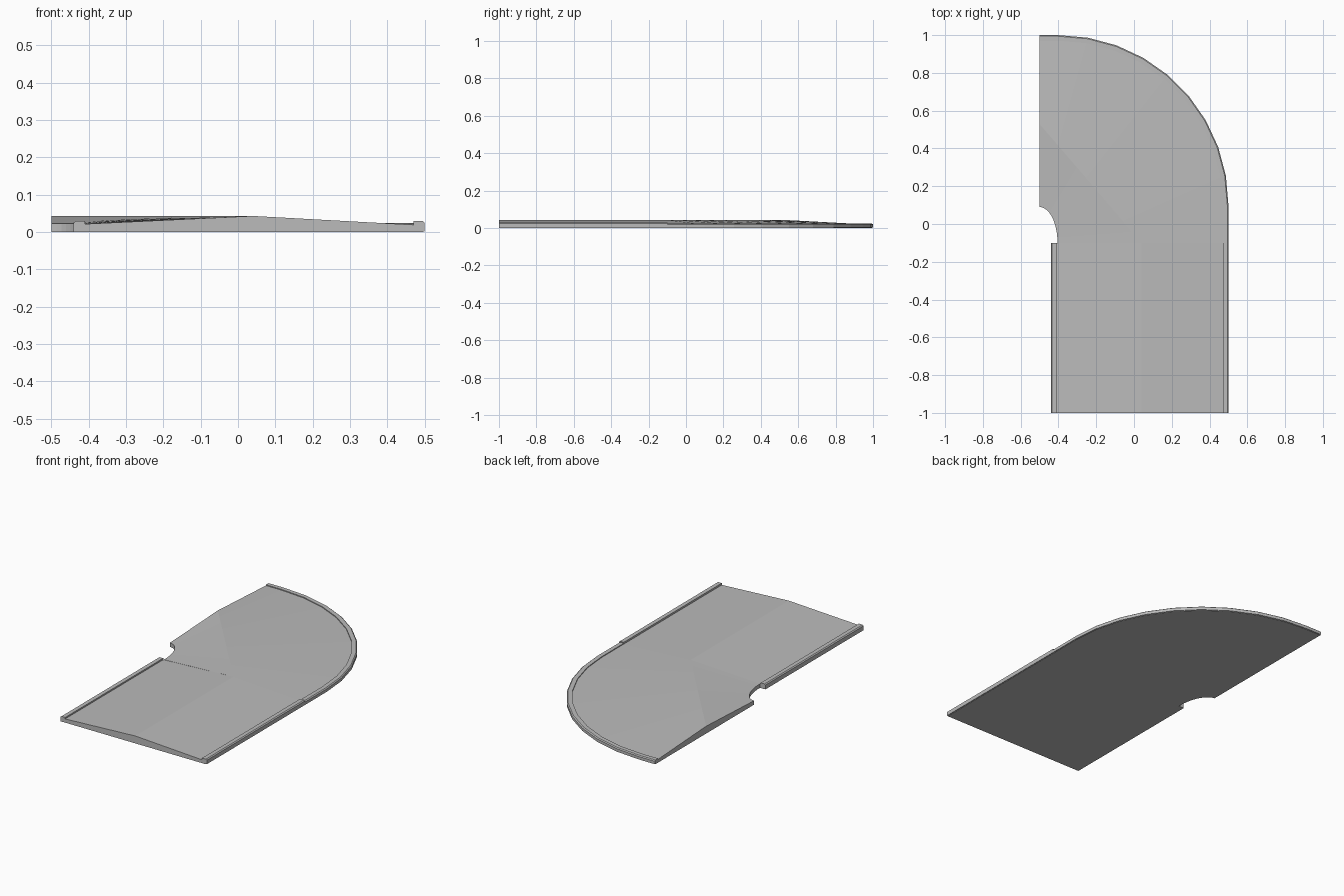
import bpy, bmesh
from math import cos, sin, radians

cube = bpy.data.objects.get("Cube")
if cube:
    bpy.data.objects.remove(cube, do_unlink=True)

grey = bpy.data.materials.new("road grey")
grey.use_nodes = True
grey.diffuse_color = (0.5, 0.5, 0.5, 1)
grey.node_tree.nodes["Principled BSDF"].inputs["Base Color"].default_value = (0.5, 0.5, 0.5, 1)


def loft(name, sections):
    """Join matching cross-sections into a capped solid."""
    bm = bmesh.new()
    rings = [[bm.verts.new(p) for p in s] for s in sections]
    n = len(rings[0])
    for a, b in zip(rings, rings[1:]):
        for i in range(n):
            j = (i + 1) % n
            bm.faces.new((a[i], a[j], b[j], b[i]))
    bm.faces.new(rings[0])
    bm.faces.new(rings[-1])
    bmesh.ops.recalc_face_normals(bm, faces=bm.faces)
    mesh = bpy.data.meshes.new(name)
    bm.to_mesh(mesh)
    bm.free()
    mesh.materials.append(grey)
    obj = bpy.data.objects.new(name, mesh)
    bpy.context.collection.objects.link(obj)


def kerb_section(inner, outer, top):
    """Kerb cross-section with a chamfered outer top edge."""
    c = 0.2
    lip = [o + (i - o) * c for i, o in zip(inner, outer)]
    return [(*inner, 0.002), (*inner, top), (*lip, top),
            (*outer, top - 0.005), (*outer, 0.002)]


FRONT, JOIN, CROWN, EDGE = -1, -0.1, 0.043, 0.02
RIDGE_X = 0.04

# Straight road with a raised crown
profile = [(-0.44, 0), (-0.44, EDGE), (RIDGE_X, CROWN), (0.495, EDGE - 0.002), (0.495, 0)]
loft("straight_road", [[(x, y, z) for x, z in profile] for y in (FRONT, JOIN)])

# Straight kerbs
for name, inner, outer in (("left_kerb", 0.47, 0.5), ("right_kerb", -0.41, -0.44)):
    loft(name, [kerb_section((inner, y), (outer, y), 0.03) for y in (FRONT, JOIN)])


def outer_path(r):
    """Outer edge of the bend: straight lead-in, quarter circle, straight lead-out."""
    arc = [(-0.4 + r * cos(radians(a)), 0.1 + r * sin(radians(a))) for a in range(0, 91, 10)]
    return [(arc[0][0], JOIN)] + arc + [(-0.5, arc[-1][1])]


# Curved road: inner notch, straight crown line, outer arc
outer = outer_path(0.895)
steps = len(outer) - 1
bend = []
for i, (ox, oy) in enumerate(outer):
    t = i / steps
    a = radians(90 * t)
    ix, iy = -0.5 + 0.095 * cos(a), JOIN + 0.19 * sin(a)
    rx, ry = RIDGE_X + (-0.5 - RIDGE_X) * t, JOIN + 0.63 * t
    bend.append([(ix, iy, 0), (ix, iy, 0.023), (rx, ry, CROWN),
                 (ox, oy, EDGE - 0.002), (ox, oy, 0)])
loft("curved_road", bend)

# Curved outer kerb
loft("curved_kerb", [kerb_section(i, o, 0.024)
                     for i, o in zip(outer_path(0.87), outer_path(0.9))])
